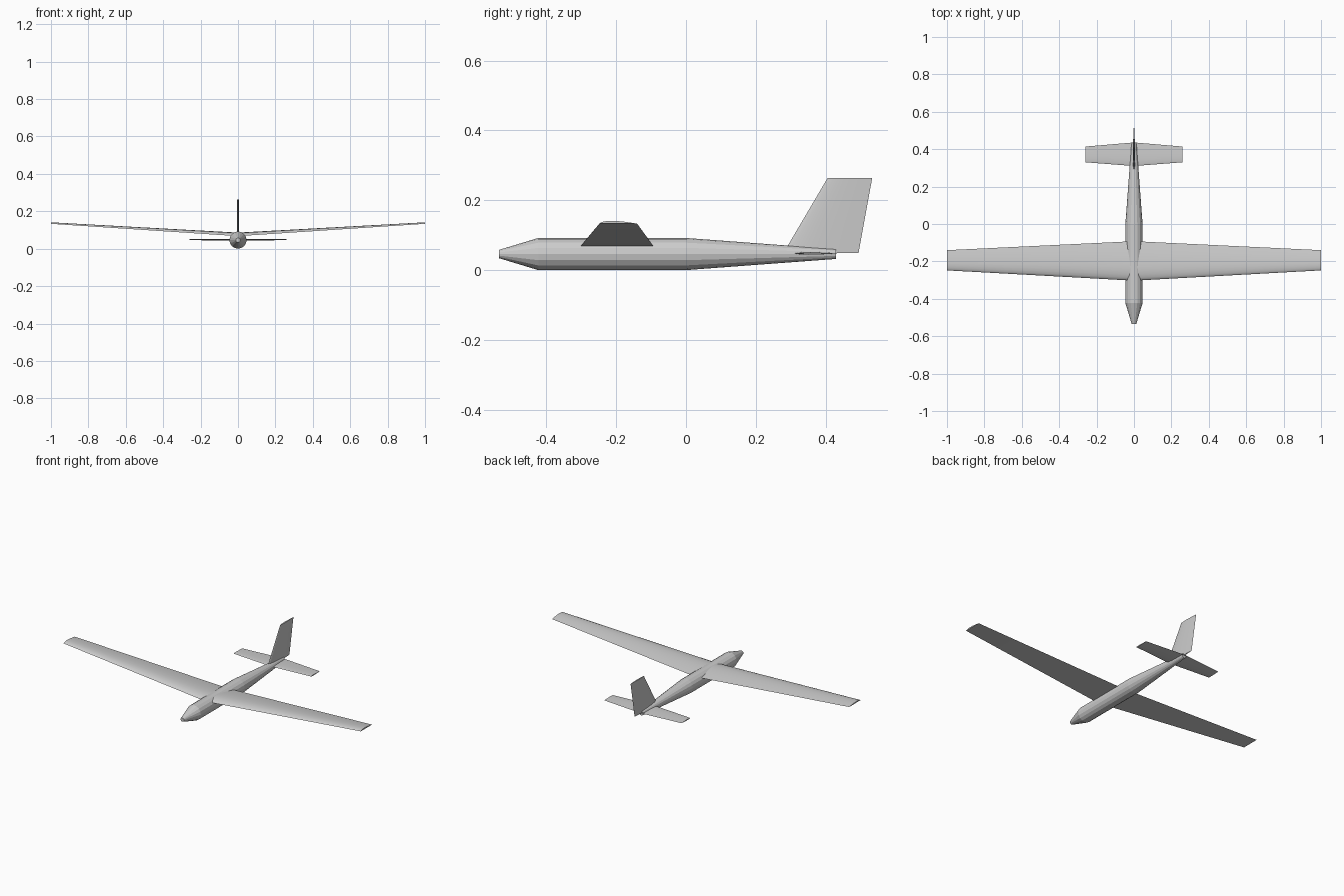
import bpy, bmesh, math
from mathutils import Vector

if "Cube" in bpy.data.objects:
    bpy.data.objects.remove(bpy.data.objects["Cube"])


def loft(name, rings, smooth=None):
    """Skin a list of equal-length point rings and cap both ends."""
    bm = bmesh.new()
    vs = [[bm.verts.new(p) for p in ring] for ring in rings]
    n = len(vs[0])
    for a, b in zip(vs, vs[1:]):
        for i in range(n):
            j = (i + 1) % n
            bm.faces.new((a[i], a[j], b[j], b[i]))
    bm.faces.new(vs[0])
    bm.faces.new(vs[-1])
    bmesh.ops.recalc_face_normals(bm, faces=bm.faces)
    mesh = bpy.data.meshes.new(name)
    bm.to_mesh(mesh)
    bm.free()
    obj = bpy.data.objects.new(name, mesh)
    bpy.context.collection.objects.link(obj)
    if smooth:
        bpy.ops.object.select_all(action='DESELECT')
        obj.select_set(True)
        bpy.context.view_layer.objects.active = obj
        bpy.ops.object.shade_smooth_by_angle(angle=math.radians(smooth))
    return obj


# Aerofoil outlines: (chord fraction, height as fraction of thickness)
UPPER = [(0, 0), (.02, .3), (.07, .58), (.15, .84), (.25, .97), (.35, 1),
         (.5, .9), (.65, .7), (.82, .4), (1, 0)]
FLAT = UPPER
SYMMETRIC = [(c, h / 2) for c, h in UPPER] + [(c, -h / 2) for c, h in UPPER[-2:0:-1]]


def section(profile, lead, trail, thick, base, across):
    """Place a profile: base is the start point, across the thickness direction."""
    return [Vector(base) + Vector((0, lead + c * (trail - lead), 0))
            + Vector(across) * h * thick for c, h in profile]


# Fuselage: 16-sided tapered body
SIDES = 16
loft("fuselage", [[(r * math.sin(2 * math.pi * i / SIDES), y,
                    .046 + r * math.cos(2 * math.pi * i / SIDES)) for i in range(SIDES)]
                  for y, r in [(-.535, .012), (-.423, .046), (0, .046), (.43, .014)]])

UP, SIDE = (0, 0, 1), (1, 0, 0)

# Main wing with dihedral, flat underside
tip = [-.248, -.14, .008]
root = [-.303, -.092, .019]
loft("wing", [section(FLAT, *tip, (-1, 0, .133), UP),
              section(FLAT, *root, (0, 0, .067), UP),
              section(FLAT, *tip, (1, 0, .133), UP)], 30)

# Horizontal stabiliser
loft("tailplane", [section(SYMMETRIC, .33, .414, .005, (-.26, 0, .048), UP),
                   section(SYMMETRIC, .31, .436, .008, (0, 0, .048), UP),
                   section(SYMMETRIC, .33, .414, .005, (.26, 0, .048), UP)], 30)

# Vertical fin
loft("fin", [section(SYMMETRIC, .279, .494, .013, (0, 0, .049), SIDE),
             section(SYMMETRIC, .405, .533, .008, (0, 0, .263), SIDE)], 30)
